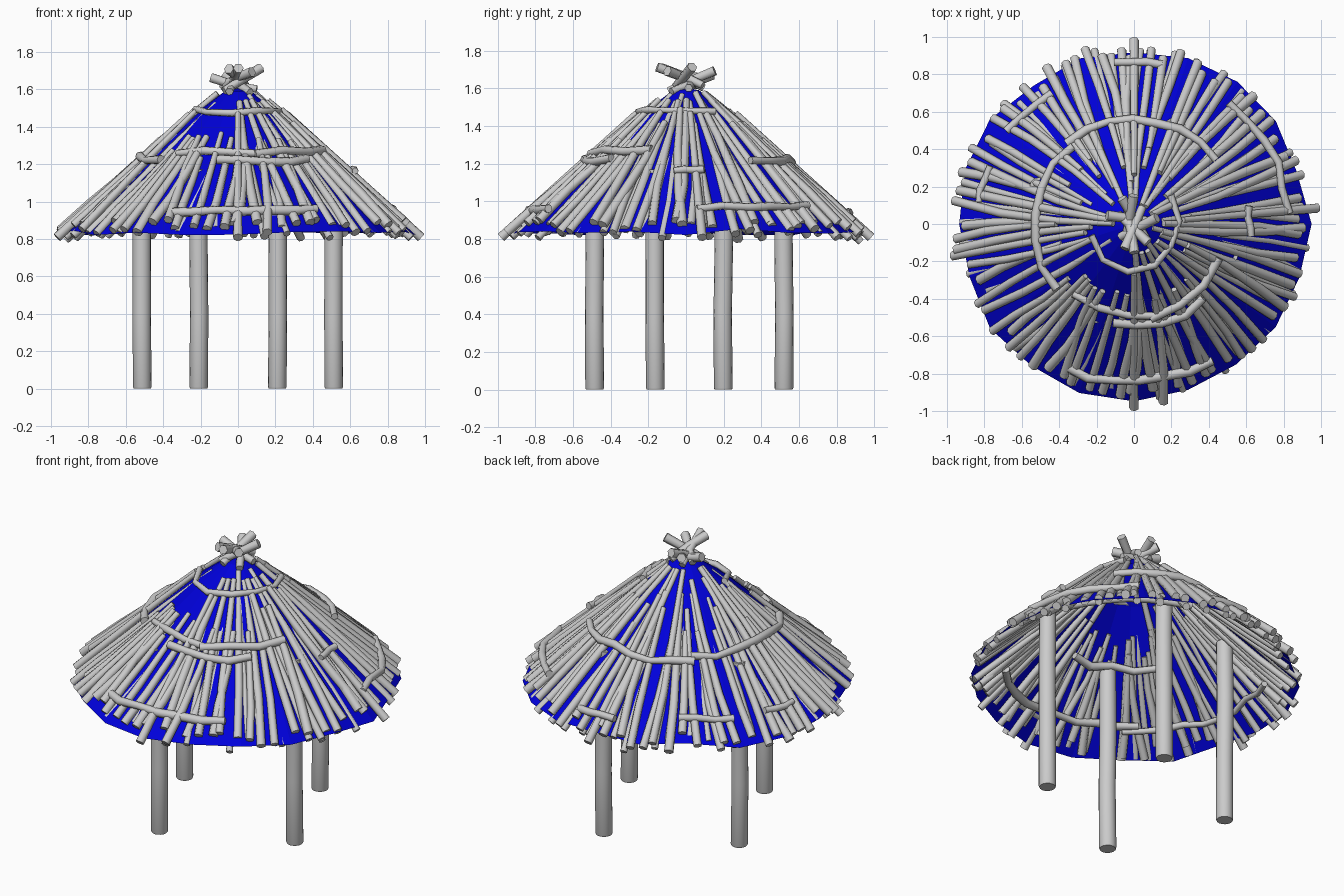
import bpy, bmesh, math, random
from mathutils import Vector

if "Cube" in bpy.data.objects:
    bpy.data.objects.remove(bpy.data.objects["Cube"])

random.seed(4)
U = random.uniform
PROFILE = [(0.0, 1.62), (0.07, 1.59), (0.25, 1.455), (0.5, 1.225), (0.94, 0.83), (1.1, 0.69)]


def roof_z(r):
    for (r0, z0), (r1, z1) in zip(PROFILE, PROFILE[1:]):
        if r <= r1:
            return z0 + (z1 - z0) * (r - r0) / (r1 - r0)
    return PROFILE[-1][1]


def on_roof(deg, r, lift=0.0):
    a = math.radians(deg)
    out = r + lift * 0.66
    return Vector((out * math.cos(a), out * math.sin(a), roof_z(r) + lift * 0.75))


def tube(bm, pts, radii, sides):
    # round pole through points, smooth sides and flat caps
    rings = []
    for i, p in enumerate(pts):
        t = (pts[min(i + 1, len(pts) - 1)] - pts[max(i - 1, 0)]).normalized()
        ref = Vector((1, 0, 0)) if abs(t.z) > 0.9 else Vector((0, 0, 1))
        u = t.cross(ref).normalized()
        v = t.cross(u)
        ring = []
        for k in range(sides):
            a = 2 * math.pi * k / sides
            ring.append(bm.verts.new(p + (u * math.cos(a) + v * math.sin(a)) * radii[i]))
        rings.append(ring)
    for a, b in zip(rings, rings[1:]):
        for k in range(sides):
            j = (k + 1) % sides
            bm.faces.new((a[k], a[j], b[j], b[k])).smooth = True
    for cap in (rings[0][::-1], rings[-1]):
        for e in bm.faces.new(cap).edges:
            e.smooth = False


def finish(bm, name, mat=None):
    bmesh.ops.recalc_face_normals(bm, faces=bm.faces[:])
    me = bpy.data.meshes.new(name)
    bm.to_mesh(me)
    bm.free()
    ob = bpy.data.objects.new(name, me)
    bpy.context.collection.objects.link(ob)
    if mat:
        me.materials.append(mat)
    return ob


# support posts
for i, (x, y) in enumerate([(0.512, -0.163), (0.21, 0.52), (-0.512, 0.198), (-0.21, -0.485)]):
    bm = bmesh.new()
    pts = [Vector((x, y, 0)), Vector((x, y, 0.01))]
    pts += [Vector((x + U(-.004, .004), y + U(-.004, .004), z)) for z in (0.4, 0.8, 1.17)]
    tube(bm, pts, [0.046, 0.05, 0.049, 0.049, 0.048], 16)
    finish(bm, f"post_{i + 1}")

# blue roof sheet with an uneven rim
blue = bpy.data.materials.new("blue_sheet")
blue.diffuse_color = (0.0, 0.0, 0.7, 1)
blue.use_nodes = True
blue.node_tree.nodes["Principled BSDF"].inputs["Base Color"].default_value = blue.diffuse_color
bm = bmesh.new()
N = 20
tip = bm.verts.new((0, 0, 1.605))
rings = []
for r in (0.07, 0.25, 0.5, 0.94):
    ring = []
    for k in range(N):
        p = on_roof(360 * k / N, r + (U(-0.03, 0.015) if r > 0.9 else 0))
        ring.append(bm.verts.new(p))
    rings.append(ring)
for k in range(N):
    j = (k + 1) % N
    bm.faces.new((tip, rings[0][k], rings[0][j]))
    for a, b in zip(rings, rings[1:]):
        bm.faces.new((a[k], b[k], b[j], a[j]))
finish(bm, "roof_sheet", blue)


def stick_layer(bm, count, lift0, lift1, r_ins, width):
    for i in range(count):
        deg = 360 * i / count + U(-2.2, 2.2)
        r_in = random.choice(r_ins)
        if 215 < deg < 272:       # bare patch at the front left
            r_in = U(0.36, 0.5)
        r_out = U(0.87, 0.97)
        lift, skew = U(lift0, lift1), U(-7, 7)
        pts = []
        for t in (0, 0.35, 0.7, 1):
            r = r_in + (r_out - r_in) * t
            pts.append(on_roof(deg + skew * (1 - t) + U(-.6, .6), r, lift + U(-.005, .005)))
        w = width * U(0.88, 1.12)
        tube(bm, pts, [w * 0.6, w * 0.8, w * 0.95, w], 7)


# radiating roof sticks above and below the sheet
bm = bmesh.new()
stick_layer(bm, 72, -0.008, 0.02, (0.1, 0.15, 0.22, 0.3, 0.4), 0.026)
for deg in (5, 90, 190, 270):     # longest sticks set the overall width
    tube(bm, [on_roof(deg, 0.25, 0.02), on_roof(deg, 0.975, 0.012)], [0.016, 0.026], 7)
finish(bm, "roof_sticks")
bm = bmesh.new()
stick_layer(bm, 48, -0.024, -0.012, (0.15, 0.25, 0.35), 0.023)
finish(bm, "inner_roof_sticks")

# binding branches around the roof: start angle, end angle, radius, lift
ARCS = [
    (-165, 38, 0.23, 0.015), (38, 130, 0.54, 0.03), (128, 220, 0.52, 0.025),
    (-131, -75, 0.48, 0.025), (-102, -47, 0.53, 0.03), (-80, -22, 0.48, 0.03),
    (-116, -60, 0.83, 0.025), (4, 52, 0.81, 0.03), (122, 144, 0.81, 0.03),
    (80, 97, 0.84, 0.03), (-6, 9, 0.6, 0.035), (158, 172, 0.81, 0.025),
    (155, 235, 0.8, -0.04), (228, 312, 0.78, -0.04), (215, 275, 0.52, -0.04),
    (20, 75, 0.8, -0.04),
]
bm = bmesh.new()
for a0, a1, r, lift in ARCS:
    n = max(3, int((a1 - a0) * r / 7))
    pts = [on_roof(a0 + (a1 - a0) * k / n, r + U(-.015, .015), lift + U(-.008, .008))
           for k in range(n + 1)]
    w = 0.018 if r < 0.3 else U(0.02, 0.025)
    tube(bm, pts, [w * U(0.85, 1.15) for _ in pts], 7)
finish(bm, "binding_branches")

# crossed sticks at the peak
bm = bmesh.new()
for k in range(7):
    a = math.radians(k * 360 / 7 + 25 + U(-18, 18))
    d = Vector((math.cos(a), math.sin(a), 0))
    side = Vector((-d.y, d.x, 0)) * U(-0.05, 0.05)
    top = d * U(0.12, 0.16) + side + Vector((0, 0, U(1.66, 1.735)))
    low = d * -0.1 + side * 0.5 + Vector((0, 0, U(1.57, 1.62)))
    tube(bm, [low, (low + top) / 2 + Vector((0, 0, U(-.01, .01))), top], [0.022, 0.025, 0.028], 6)
finish(bm, "peak_sticks")
